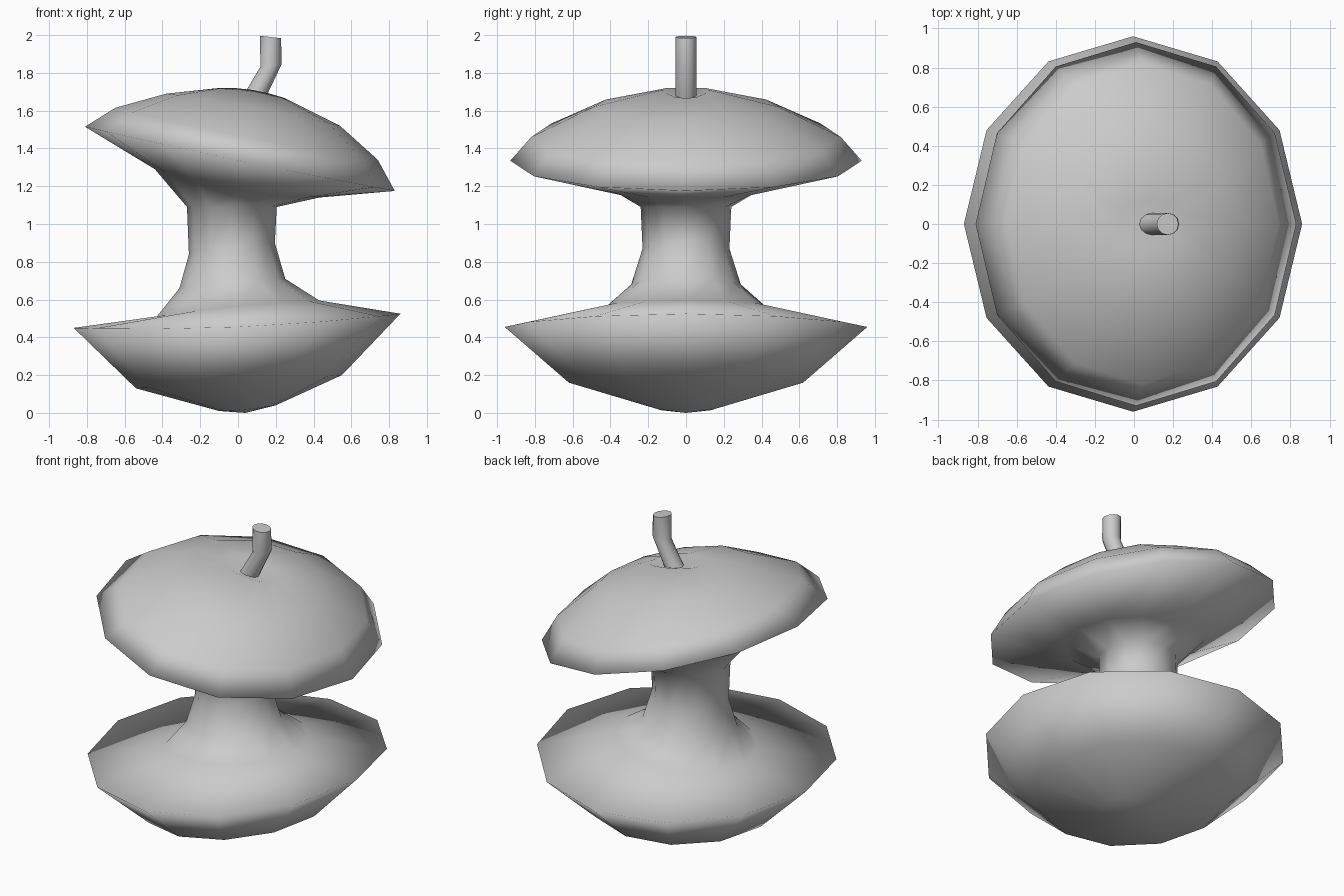
import bpy, bmesh, math
from mathutils import Vector

if "Cube" in bpy.data.objects:
    bpy.data.objects.remove(bpy.data.objects["Cube"])


def loft(name, rings, bottom, top):
    """Skin a stack of rings (lists of points); bottom/top are pole points or None for a flat cap."""
    bm = bmesh.new()
    loops = [[bm.verts.new(p) for p in ring] for ring in rings]
    n = len(loops[0])
    for a, b in zip(loops, loops[1:]):
        for i in range(n):
            j = (i + 1) % n
            bm.faces.new((a[i], a[j], b[j], b[i]))
    for loop, pole in ((loops[0], bottom), (loops[-1], top)):
        if pole is None:
            bm.faces.new(loop)
        else:
            v = bm.verts.new(pole)
            for i in range(n):
                bm.faces.new((loop[i], loop[(i + 1) % n], v))
    bmesh.ops.recalc_face_normals(bm, faces=bm.faces)
    mesh = bpy.data.meshes.new(name)
    bm.to_mesh(mesh)
    bm.free()
    obj = bpy.data.objects.new(name, mesh)
    bpy.context.collection.objects.link(obj)
    return obj


def tilted_ring(xl, zl, xr, zr, ry, zm, n=12):
    """Ellipse through its left point, right point and the middle height at y = +-ry."""
    cx, rx = (xl + xr) / 2, (xr - xl) / 2
    slope, bend = (zr - zl) / 2, (zr + zl) / 2 - zm
    pts = []
    for i in range(n):
        a = math.tau * i / n
        u = math.cos(a)
        pts.append((cx + rx * u, ry * math.sin(a), zm + slope * u + bend * u * u))
    return pts


# Eaten fruit body: lower half, narrow core, tilted upper cap
sections = [
    (-0.10, 0.01, 0.20, 0.04, 0.15, 0.02),
    (-0.54, 0.13, 0.55, 0.20, 0.62, 0.16),
    (-0.87, 0.45, 0.86, 0.525, 0.96, 0.455),
    (-0.43, 0.51, 0.43, 0.595, 0.42, 0.565),
    (-0.31, 0.66, 0.25, 0.71, 0.29, 0.68),
    (-0.26, 0.84, 0.195, 0.90, 0.23, 0.87),
    (-0.27, 1.09, 0.205, 1.09, 0.24, 1.09),
    (-0.44, 1.29, 0.43, 1.14, 0.39, 1.18),
    (-0.81, 1.515, 0.83, 1.175, 0.93, 1.335),
    (-0.65, 1.615, 0.74, 1.34, 0.82, 1.46),
    (-0.38, 1.69, 0.54, 1.52, 0.49, 1.62),
    (-0.10, 1.72, 0.25, 1.665, 0.12, 1.71),
]
body = loft("fruit_core", [tilted_ring(*s) for s in sections],
            (0.04, 0, 0.0), (0.09, 0, 1.66))
body.data.polygons.foreach_set("use_smooth", [True] * len(body.data.polygons))

# Bent stem
stem_rings = []
for x, z, tilt in ((0.08, 1.66, -0.25), (0.175, 1.84, 0.12), (0.172, 1.99, -0.12)):
    stem_rings.append([(x + 0.056 * math.cos(math.tau * i / 12),
                        0.056 * math.sin(math.tau * i / 12),
                        z + tilt * 0.056 * math.cos(math.tau * i / 12)) for i in range(12)])
stem = loft("stem", stem_rings, None, None)
bpy.ops.object.select_all(action='DESELECT')
stem.select_set(True)
bpy.context.view_layer.objects.active = stem
bpy.ops.object.shade_smooth_by_angle(angle=math.radians(50))
